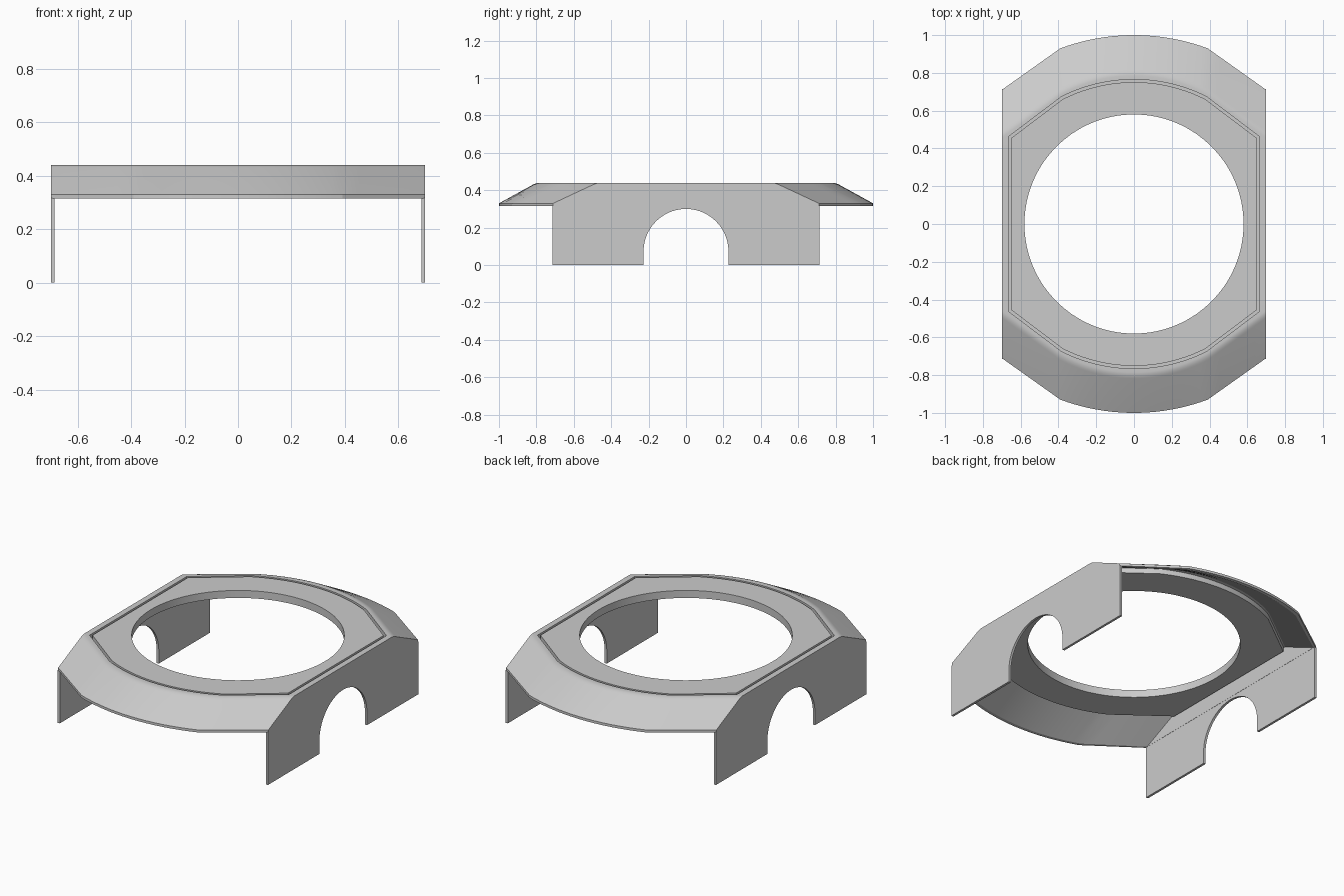
import bpy, bmesh, math

cube = bpy.data.objects.get("Cube")
if cube:
    bpy.data.objects.remove(cube, do_unlink=True)

grey = bpy.data.materials.new("light grey")
grey.use_nodes = True
colour = (0.6, 0.6, 0.6, 1)
grey.diffuse_color = colour
grey.node_tree.nodes["Principled BSDF"].inputs["Base Color"].default_value = colour


def finish(name, bm):
    bmesh.ops.recalc_face_normals(bm, faces=bm.faces[:])
    mesh = bpy.data.meshes.new(name)
    bm.to_mesh(mesh)
    bm.free()
    mesh.materials.append(grey)
    obj = bpy.data.objects.new(name, mesh)
    bpy.context.collection.objects.link(obj)
    bpy.ops.object.select_all(action='DESELECT')
    obj.select_set(True)
    bpy.context.view_layer.objects.active = obj
    bpy.ops.object.shade_smooth_by_angle(angle=math.radians(12))
    return obj


def outline(w, side_y, shoulder_x, shoulder_y, end_y):
    """Straight sides, slanted shoulders and bowed ends, counter-clockwise."""
    drop = end_y - shoulder_y
    r = (shoulder_x ** 2 + drop ** 2) / (2 * drop)
    a = math.asin(shoulder_x / r)
    half = [(w, -side_y + 2 * side_y * i / 20) for i in range(20)]
    half += [(w + (shoulder_x - w) * i / 5, side_y + (shoulder_y - side_y) * i / 5)
             for i in range(5)]
    for i in range(20):
        t = a - 2 * a * i / 20
        half.append((r * math.sin(t), end_y - r + r * math.cos(t)))
    half += [(-shoulder_x + (shoulder_x - w) * i / 5,
              shoulder_y + (side_y - shoulder_y) * i / 5) for i in range(5)]
    return half + [(-x, -y) for x, y in half]


def blend(a, b, t):
    return tuple(p + (q - p) * t for p, q in zip(a, b))


# Main outlines of the cover
rim = (0.70, 0.71, 0.39, 0.93, 1.0)
brow = (0.70, 0.475, 0.39, 0.70, 0.80)
groove_out = (0.665, 0.462, 0.384, 0.674, 0.765)
groove_in = (0.651, 0.454, 0.377, 0.661, 0.751)
under_brow = (0.685, 0.465, 0.385, 0.69, 0.79)
under_rim = (0.685, 0.705, 0.385, 0.912, 0.98)
under_step = (0.675, 0.462, 0.385, 0.68, 0.772)
hole = [(0.58 * math.cos(t), 0.58 * math.sin(t))
        for t in (math.atan2(y, x) for x, y in outline(*groove_in))]

# Closed cross-section of the cover, from lip over the top and back underneath
rings = [(outline(*rim), 0.315), (outline(*rim), 0.33)]
for t, z in ((0.91, 0.4301), (0.95, 0.434), (0.99, 0.437), (1.03, 0.439), (1.07, 0.44)):
    rings.append((outline(*blend(rim, brow, t)), z))
rings += [
    (outline(*groove_out), 0.44), (outline(*groove_out), 0.41),
    (outline(*groove_in), 0.41), (outline(*groove_in), 0.44),
    (hole, 0.44), (hole, 0.395),
    (outline(*under_step), 0.395), (outline(*under_step), 0.425),
    (outline(*under_brow), 0.425), (outline(*under_rim), 0.315),
]

bm = bmesh.new()
loops = [[bm.verts.new((x, y, z)) for x, y in pts] for pts, z in rings]
for k, low in enumerate(loops):
    high = loops[(k + 1) % len(loops)]
    for i in range(len(low)):
        j = (i + 1) % len(low)
        bm.faces.new((low[i], low[j], high[j], high[i]))
finish("top_cover", bm)

# Side walls with a rounded arch opening
arch_r, arch_z, wall_y, wall_top = 0.227, 0.073, 0.715, 0.316
profile = [(wall_y, 0), (wall_y, wall_top), (-wall_y, wall_top), (-wall_y, 0), (-arch_r, 0)]
profile += [(-arch_r * math.cos(math.pi * i / 28), arch_z + arch_r * math.sin(math.pi * i / 28))
            for i in range(29)]
profile.append((arch_r, 0))
for side, name in ((1, "left_side_wall"), (-1, "right_side_wall")):
    bm = bmesh.new()
    face = bm.faces.new([bm.verts.new((side * 0.70, y, z)) for y, z in profile])
    new = bmesh.ops.extrude_face_region(bm, geom=[face], use_keep_orig=True)
    verts = [v for v in new["geom"] if isinstance(v, bmesh.types.BMVert)]
    bmesh.ops.translate(bm, verts=verts, vec=(-side * 0.014, 0, 0))
    finish(name, bm)
